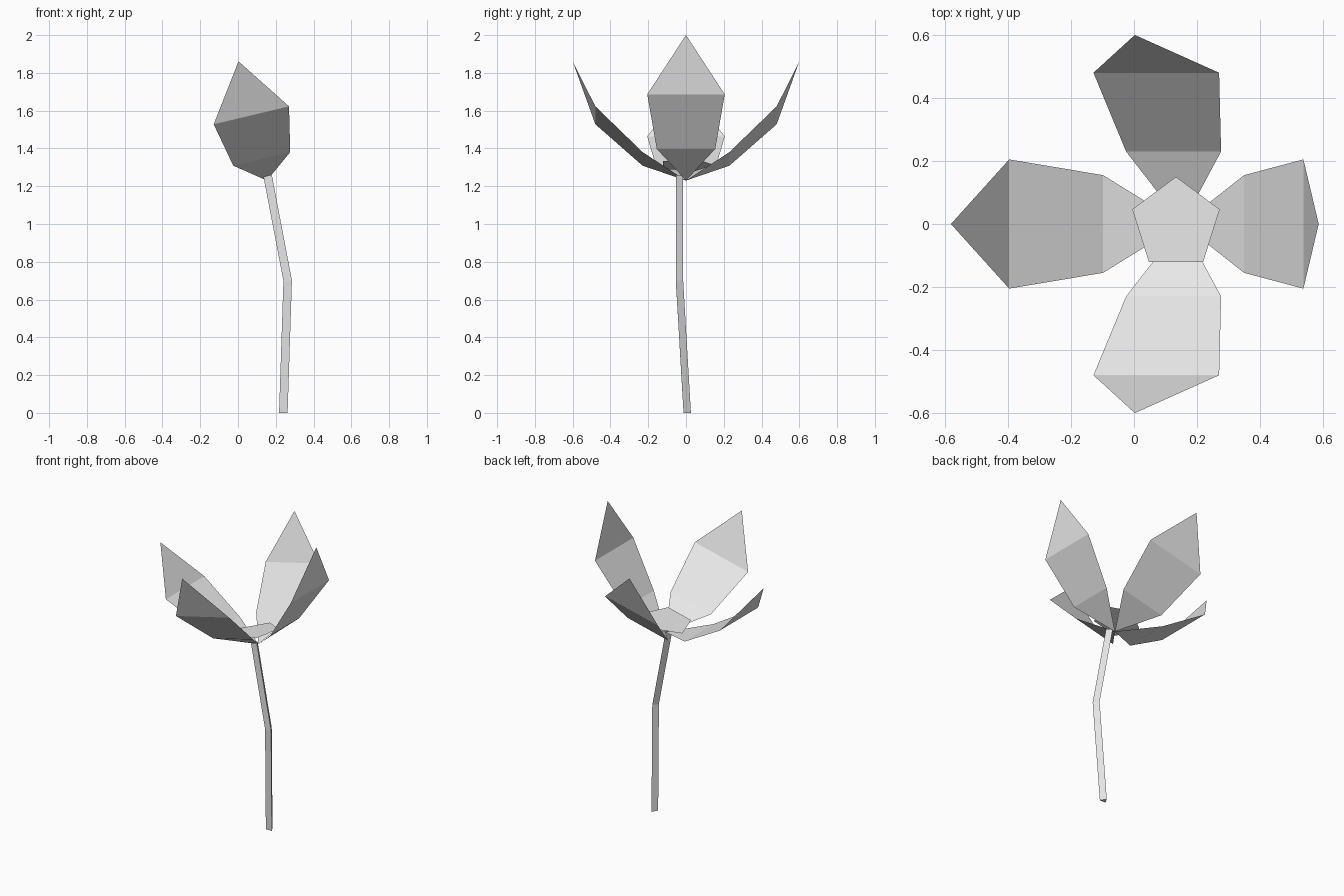
import bpy
import bmesh
from math import radians, sin, cos, tau
from mathutils import Matrix, Vector

cube = bpy.data.objects.get("Cube")
if cube:
    bpy.data.objects.remove(cube, do_unlink=True)

grey = bpy.data.materials.new("light_grey")
grey.use_nodes = True
colour = (0.8, 0.8, 0.8, 1)
grey.diffuse_color = colour
grey.node_tree.nodes["Principled BSDF"].inputs["Base Color"].default_value = colour


def finish(name, bm):
    """Turn a bmesh into a flat shaded object."""
    mesh = bpy.data.meshes.new(name)
    bm.to_mesh(mesh)
    bm.free()
    mesh.materials.append(grey)
    obj = bpy.data.objects.new(name, mesh)
    bpy.context.collection.objects.link(obj)
    return obj


# The flower head leans: its +x side is raised
TILT = Matrix.Rotation(radians(-13.4), 4, 'Y')
HEAD = Matrix.Translation((0.153, 0, 1.23)) @ TILT

# Petal outline: distance outwards, half width, height
PETAL = [(0, 0, 0), (0.23, 0.155, 0.118), (0.48, 0.205, 0.355), (0.6, 0, 0.649)]


def make_petal(name, angle):
    bm = bmesh.new()
    rows = []
    for r, w, h in PETAL:
        sides = (-w, w) if w else (0,)
        rows.append([bm.verts.new((r, s, h)) for s in sides])
    for a, b in zip(rows, rows[1:]):
        bm.faces.new(a[:1] + b + a[:0:-1])
    bm.transform(HEAD @ Matrix.Rotation(radians(angle), 4, 'Z'))
    return finish(name, bm)


for i, side in enumerate(("left", "back", "right", "front")):
    make_petal(side + "_petal", 90 * i)

# Flat five-sided flower centre
bm = bmesh.new()
bm.faces.new([bm.verts.new((0.15 * cos(tau * (k / 5 + 0.25)),
                            0.15 * sin(tau * (k / 5 + 0.25)), 0.085))
              for k in range(5)])
bm.transform(HEAD)
finish("flower_centre", bm)

# Bent three-sided stem, flat side to the front
bm = bmesh.new()
rings = []
for centre, lean in (((0.24, 0, 0), 0), ((0.263, -0.041, 0.7), -4),
                     ((0.157, -0.041, 1.255), -13.4)):
    turn = Matrix.Rotation(radians(lean), 3, 'Y')
    rings.append([bm.verts.new(Vector(centre) + turn @ Vector(
        (0.026 * cos(tau * (k / 3 + 0.25)), 0.026 * sin(tau * (k / 3 + 0.25)), 0)))
        for k in range(3)])
for low, high in zip(rings, rings[1:]):
    for k in range(3):
        n = (k + 1) % 3
        bm.faces.new((low[k], low[n], high[n], high[k]))
bm.faces.new(rings[0][::-1])
bm.faces.new(rings[-1])
finish("stem", bm)
